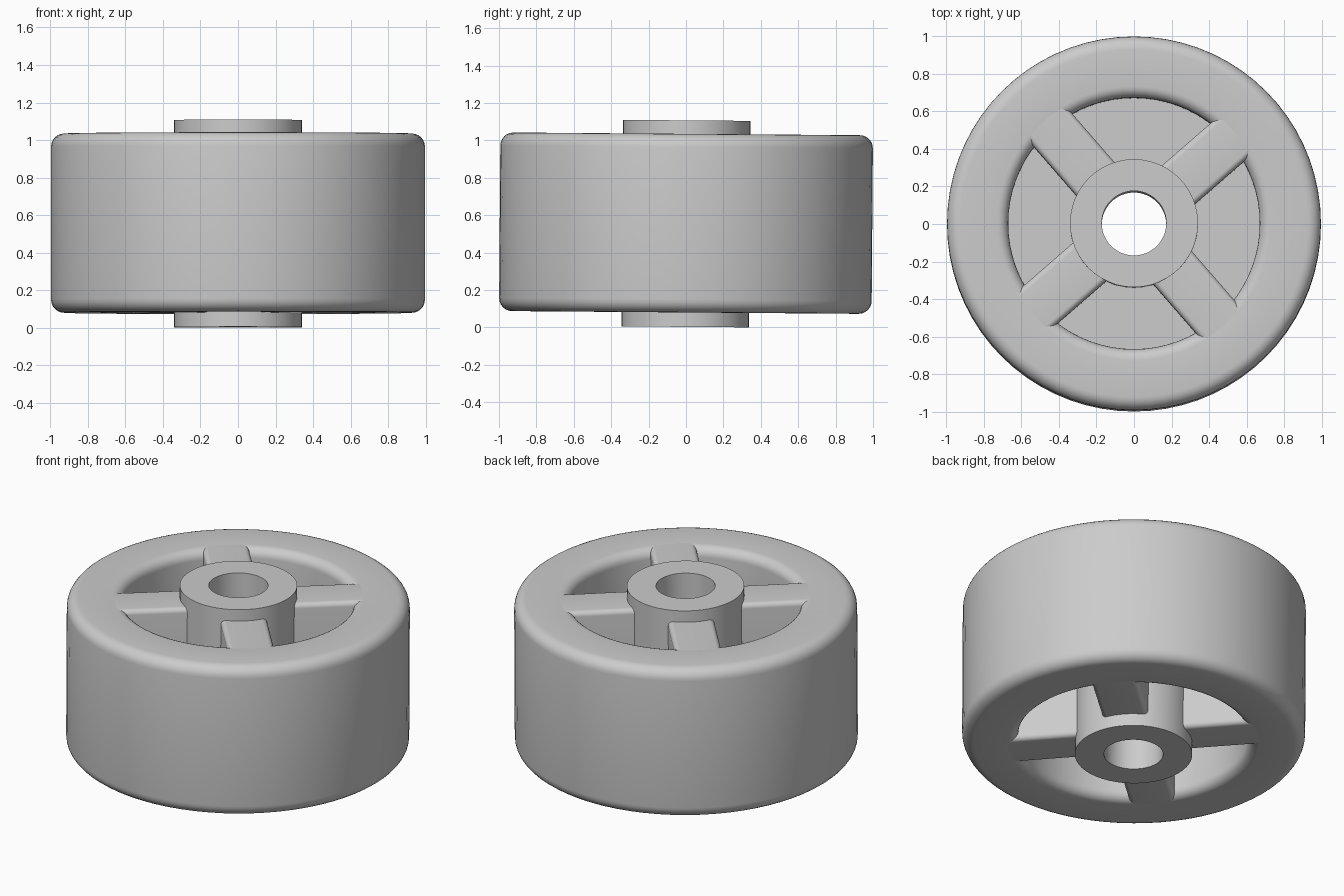
import bpy, bmesh, math
from mathutils import Matrix, Vector

if "Cube" in bpy.data.objects:
    bpy.data.objects.remove(bpy.data.objects["Cube"])

grey = bpy.data.materials.new("plain_grey")
grey.diffuse_color = (0.6, 0.6, 0.6, 1)
grey.use_nodes = True
grey.node_tree.nodes["Principled BSDF"].inputs["Base Color"].default_value = grey.diffuse_color

# the whole wheel leans very slightly towards +y
C = Vector((0, 0, 0.555))
TILT = Matrix.Translation(C) @ Matrix.Rotation(math.radians(-0.45), 4, 'X') @ Matrix.Translation(-C)


def finish(name, bm):
    bmesh.ops.recalc_face_normals(bm, faces=bm.faces)
    bm.transform(TILT)
    me = bpy.data.meshes.new(name)
    bm.to_mesh(me)
    bm.free()
    ob = bpy.data.objects.new(name, me)
    bpy.context.collection.objects.link(ob)
    me.materials.append(grey)
    bpy.ops.object.select_all(action='DESELECT')
    ob.select_set(True)
    bpy.context.view_layer.objects.active = ob
    bpy.ops.object.shade_smooth_by_angle(angle=math.radians(35))
    return ob


def rounded_rect(x0, x1, z0, z1, r_left, r_right, n=6):
    """Rounded rectangle outline with separate left and right corner radii."""
    pts = []
    for cx, cz, r, a0 in ((x1 - r_right, z1 - r_right, r_right, 0),
                          (x0 + r_left, z1 - r_left, r_left, 90),
                          (x0 + r_left, z0 + r_left, r_left, 180),
                          (x1 - r_right, z0 + r_right, r_right, 270)):
        for i in range(n + 1):
            a = math.radians(a0 + 90 * i / n)
            pts.append((cx + r * math.cos(a), cz + r * math.sin(a)))
    return pts


def lathe(name, profile, seg):
    """Spin a closed (radius, z) outline round the z axis."""
    bm = bmesh.new()
    rings = []
    for s in range(seg):
        a = 2 * math.pi * s / seg
        rings.append([bm.verts.new((r * math.cos(a), r * math.sin(a), z)) for r, z in profile])
    n = len(profile)
    for s in range(seg):
        p, q = rings[s], rings[(s + 1) % seg]
        for i in range(n):
            j = (i + 1) % n
            bm.faces.new((p[i], q[i], q[j], p[j]))
    return finish(name, bm)


Z0, Z1 = 0.08, 1.035

# rim with rounded outer and inner edges
lathe("wheel_rim", rounded_rect(0.67, 0.996, Z0, Z1, 0.06, 0.07), 72)

# hub tube with centre bore
lathe("hub", [(0.172, 0.003), (0.341, 0.003), (0.341, 1.107), (0.172, 1.107)], 48)

# thin web closing the pockets at mid height
lathe("web", [(0.30, 0.46), (0.72, 0.46), (0.72, 0.65), (0.30, 0.65)], 72)

# four spokes with rounded long edges
section = rounded_rect(-0.135, 0.135, Z0 + 0.0005, Z1 - 0.0005, 0.03, 0.03)
for k in range(4):
    bm = bmesh.new()
    a = [bm.verts.new((0.27, y, z)) for y, z in section]
    b = [bm.verts.new((0.735, y, z)) for y, z in section]
    n = len(section)
    for i in range(n):
        j = (i + 1) % n
        bm.faces.new((a[i], a[j], b[j], b[i]))
    bm.faces.new(a)
    bm.faces.new(b)
    bm.transform(Matrix.Rotation(math.radians(41 + 90 * k), 4, 'Z'))
    finish("spoke_%d" % (k + 1), bm)
